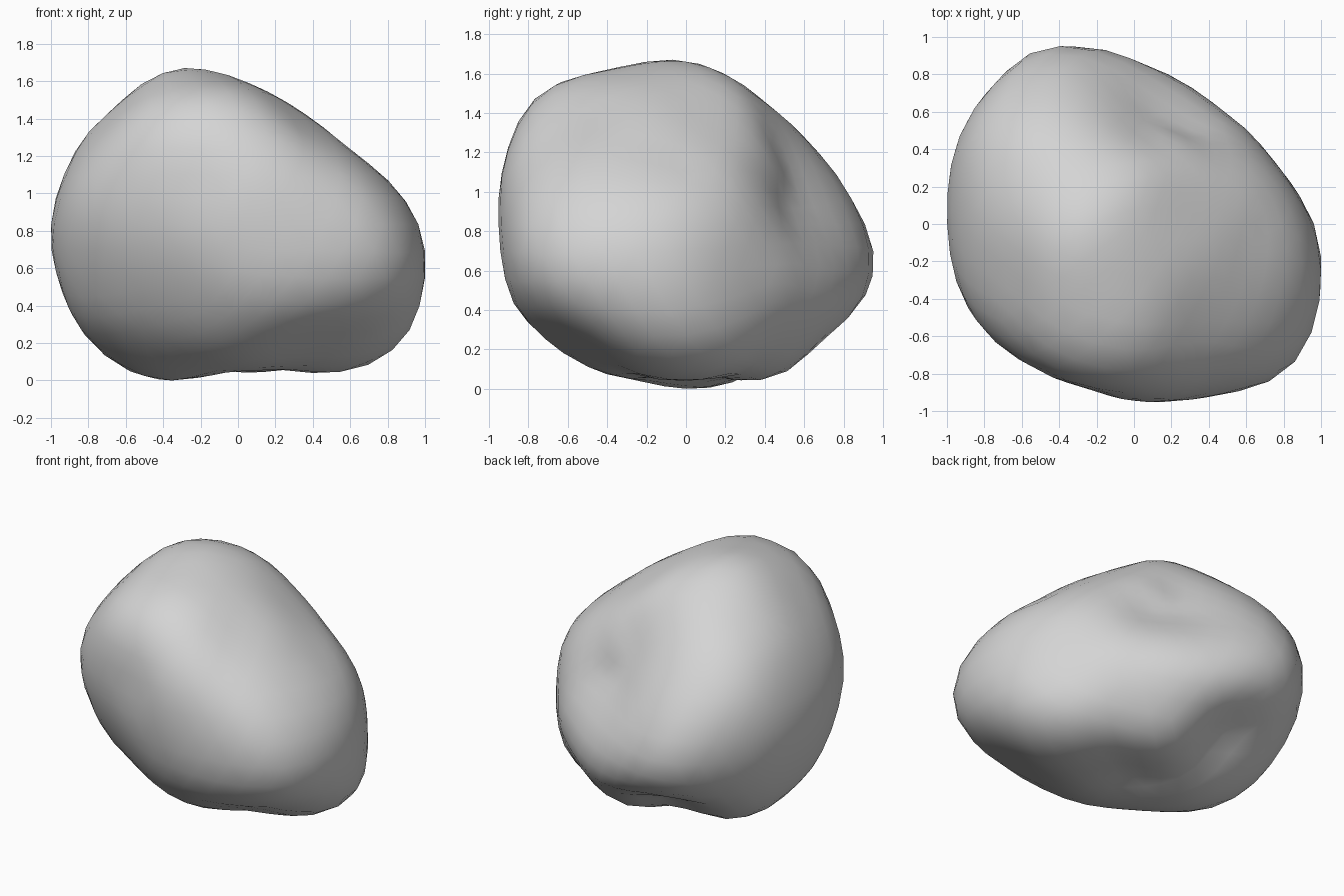
import bpy
import bmesh
from math import atan2, exp, pi
from mathutils import Vector

# Remove the default object
if "Cube" in bpy.data.objects:
    bpy.data.objects.remove(bpy.data.objects["Cube"], do_unlink=True)

# Directions used to describe the boulder
EAST = Vector((1, 0, 0))
NORTH = Vector((0, 1, 0))
UP = Vector((0, 0, 1))
NORTH_EAST = (EAST + NORTH).normalized()
NORTH_WEST = (NORTH - EAST).normalized()
SECTORS = 24


def tilted(level):
    """Vertical axis of a slanted outline, leaning along a level direction."""
    return (UP * 3 ** .5 + level) / 2


# Outlines of the stone around its centre, as a few corner points each
front = [(-1, .06), (-.75, .57), (-.31, .84), (.27, .65), (.86, .19),
         (1, -.22), (.91, -.61), (.5, -.81), (.1, -.76), (-.54, -.84),
         (-.8, -.63), (-.98, -.23)]
side = [(-.95, .21), (-.74, .7), (-.4, .77), (-.03, .84), (.41, .63), (.8, .2),
        (.95, -.16), (.74, -.59), (.3, -.84), (-.23, -.81), (-.69, -.62),
        (-.91, -.3)]
plan = [(-1, .02), (-.93, .48), (-.5, .95), (0, .9), (.42, .68), (.87, .16),
        (1, -.17), (.85, -.77), (.1, -.95), (-.4, -.83), (-.87, -.5)]
lean_back = [(-.22, .85), (.34, .55), (.79, -.27), (.72, -.74), (.38, -.94),
             (-.15, -.86), (-.6, -.66), (-.98, .1), (-.78, .54)]
lean_forward = [(.55, .83), (.82, .63), (.98, .04), (.75, -.65), (.26, -.99),
                (-.13, -.85), (-.56, -.74), (-.79, -.17), (-.59, .43),
                (.12, .78)]
lean_side = [(.17, .7), (.7, .46), (1.08, .02), (.84, -.62), (.33, -.86),
             (-.47, -.78), (-1.07, -.36), (-1.09, .07), (-.66, .45)]


def rounded(corners):
    """Add a curved midpoint on every side of a closed outline."""
    points = [Vector(p) for p in corners]
    result = []
    for i, point in enumerate(points):
        following = points[(i + 1) % len(points)]
        beyond = points[(i + 2) % len(points)]
        middle = (9 * (point + following) - points[i - 1] - beyond) / 16
        result += [point, middle]
    return result


def cross(a, b):
    return a.x * b.y - a.y * b.x


def reach(ray, points):
    """Distance along a flattened direction before it leaves the outline."""
    distances = []
    for i, start in enumerate(points):
        edge = start - points[i - 1]
        slope = cross(ray, edge)
        if abs(slope) < 1e-6:
            continue
        back = cross(start, ray) / -slope
        distance = cross(start, edge) / slope
        if distance > 0 and -.001 <= back <= 1.001:
            distances.append(distance)
    return min(distances, default=1000)


def worn(bm, radii):
    """Blend each radius with the mean of its neighbours."""
    result = []
    for v in bm.verts:
        near = [radii[e.other_vert(v).index] for e in v.link_edges]
        result.append((radii[v.index] + sum(near) / len(near)) / 2)
    return result


def pressed(directions, radii, rims):
    """Move the stone softly in or out so its rims meet the outlines."""
    marks = []
    for limits, sectors in rims:
        for sector in sectors:
            outer = max(sector, key=lambda i: radii[i] / limits[i])
            marks.append((directions[outer], limits[outer] / radii[outer] - 1))
    result = []
    for d, r in zip(directions, radii):
        weights = [exp((d.dot(place) - 1) / .03) for place, _ in marks]
        change = sum(w * c for w, (_, c) in zip(weights, marks))
        result.append(r * (1 + change / (sum(weights) + .05)))
    return result


# Start from a ball and measure it against every outline
bm = bmesh.new()
bmesh.ops.create_icosphere(bm, subdivisions=4, radius=1)
bm.verts.index_update()
directions = [v.co.normalized() for v in bm.verts]
rims = []
for right, up, corners in (
        (EAST, UP, front),
        (NORTH, UP, side),
        (EAST, NORTH, plan),
        (NORTH_EAST, tilted(NORTH_WEST), lean_back),
        (-NORTH_EAST, tilted(-NORTH_WEST), lean_forward),
        (NORTH_WEST, tilted(NORTH_EAST), lean_side)):
    points = rounded(rounded(corners))
    rays = [Vector((d.dot(right), d.dot(up))) for d in directions]
    sectors = [[] for _ in range(SECTORS)]
    for i, ray in enumerate(rays):
        turn = atan2(ray.y, ray.x) / (2 * pi) + 1
        sectors[int(turn * SECTORS) % SECTORS].append(i)
    rims.append(([reach(ray, points) for ray in rays], sectors))

# Carve the ball, wear it smooth, then press its rims back into place
radii = [min(column) for column in zip(*(limits for limits, _ in rims))]
for _ in range(6):
    radii = worn(bm, radii)
for _ in range(12):
    radii = pressed(directions, worn(bm, radii), rims)

# Shallow hollows: position from the centre, width, depth
hollows = [
    (Vector((-.25, .6, -.6)), .24, .06),
    (Vector((-.2, -.88, .22)), .15, .02),
]
for v, d, r in zip(bm.verts, directions, radii):
    dents = [depth * exp(-((d * r - place).length / width) ** 2)
             for place, width, depth in hollows]
    v.co = d * (r - sum(dents))

# Rest the boulder on the ground
ground = min(v.co.z for v in bm.verts)
bmesh.ops.translate(bm, vec=-ground * UP, verts=bm.verts)

mesh = bpy.data.meshes.new("boulder")
bm.to_mesh(mesh)
bm.free()
boulder = bpy.data.objects.new("boulder", mesh)
bpy.context.collection.objects.link(boulder)
for face in mesh.polygons:
    face.use_smooth = True

# Plain grey stone
stone = bpy.data.materials.new("grey_stone")
stone.use_nodes = True
grey = (.66, .66, .66, 1)
stone.diffuse_color = grey
stone.node_tree.nodes["Principled BSDF"].inputs["Base Color"].default_value = grey
mesh.materials.append(stone)
